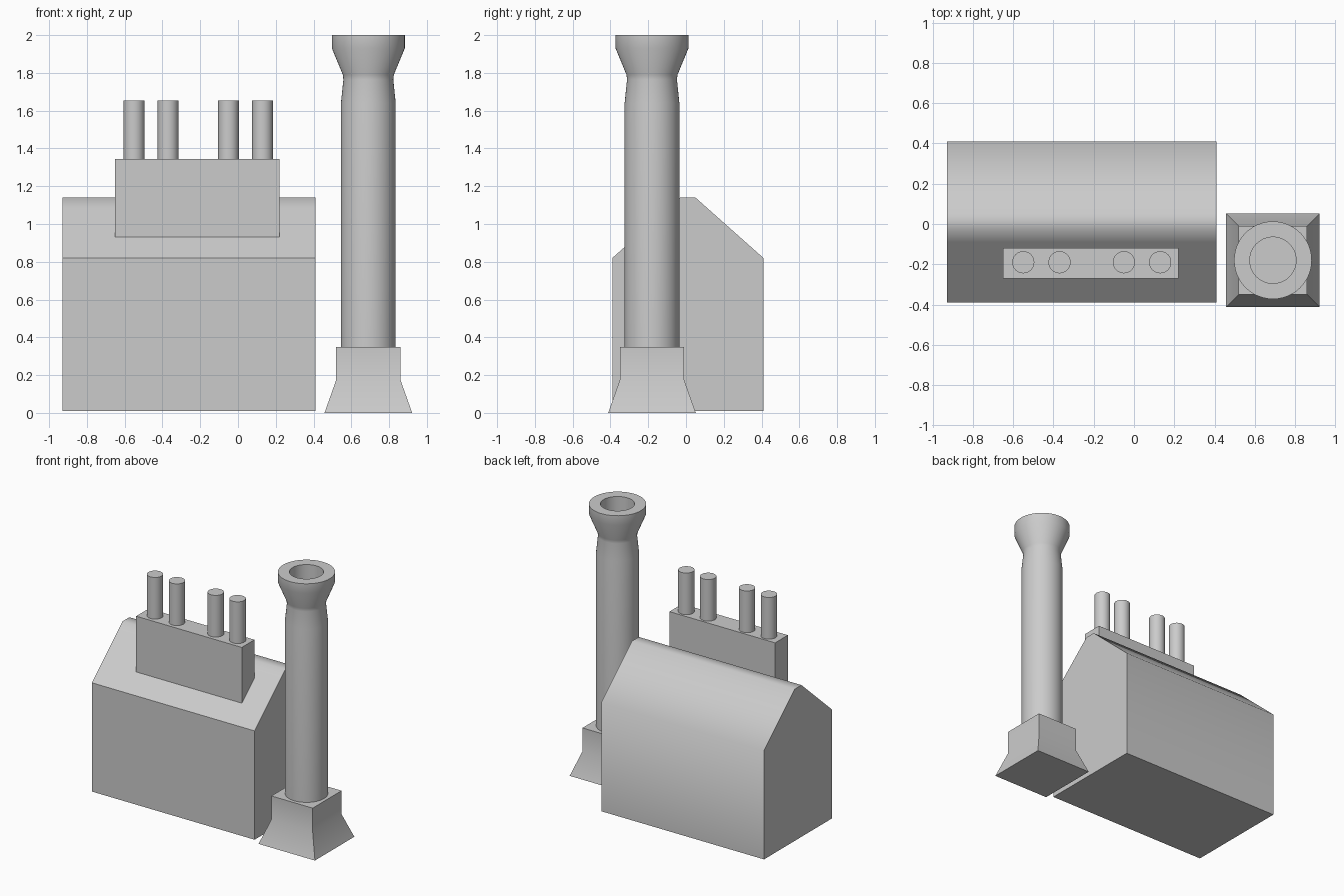
import bpy, bmesh, math

if "Cube" in bpy.data.objects:
    bpy.data.objects.remove(bpy.data.objects["Cube"])


def finish(name, bm, angle=40):
    bmesh.ops.recalc_face_normals(bm, faces=bm.faces)
    mesh = bpy.data.meshes.new(name)
    bm.to_mesh(mesh)
    bm.free()
    obj = bpy.data.objects.new(name, mesh)
    bpy.context.collection.objects.link(obj)
    bpy.ops.object.select_all(action='DESELECT')
    obj.select_set(True)
    bpy.context.view_layer.objects.active = obj
    bpy.ops.object.shade_smooth_by_angle(angle=math.radians(angle))
    return obj


def loft(name, rings, angle=40):
    """Skin equal-length rings of points and cap both ends."""
    bm = bmesh.new()
    rows = [[bm.verts.new(p) for p in ring] for ring in rings]
    for a, b in zip(rows, rows[1:]):
        for i in range(len(a)):
            j = (i + 1) % len(a)
            bm.faces.new((a[i], a[j], b[j], b[i]))
    bm.faces.new(rows[0])
    bm.faces.new(rows[-1])
    return finish(name, bm, angle)


def circle(x, y, z, r, n=48):
    return [(x + r * math.cos(2 * math.pi * i / n),
             y + r * math.sin(2 * math.pi * i / n), z) for i in range(n)]


def rect(x0, x1, y0, y1, z):
    return [(x0, y0, z), (x1, y0, z), (x1, y1, z), (x0, y1, z)]


# House: gabled cross-section run along x, narrow flat ridge
section = [(-0.39, 0.01), (0.41, 0.01), (0.41, 0.82), (0.05, 1.14),
           (-0.03, 1.14), (-0.09, 1.087), (-0.39, 0.82)]
house = loft("house", [[(x, y, z) for y, z in section] for x in (-0.93, 0.41)], 50)

# Crisp front eave
for e in house.data.edges:
    pts = [house.data.vertices[v].co for v in e.vertices]
    if all(abs(p.y + 0.39) < 0.001 and abs(p.z - 0.82) < 0.001 for p in pts):
        e.use_edge_sharp = True

# Block on the front roof slope with four pots
loft("stack_block", [rect(-0.65, 0.22, -0.27, -0.12, z) for z in (0.93, 1.345)])
for i, x in enumerate((-0.55, -0.37, -0.05, 0.13)):
    loft(f"stack_pipe_{i + 1}", [circle(x, -0.19, z, 0.055, 32) for z in (1.33, 1.655)])

# Tall chimney: flared square base
CX, CY = 0.69, -0.18
loft("chimney_base", [rect(CX - h, CX + h, CY - h, CY + h, z)
                      for h, z in ((0.232, 0), (0.17, 0.175), (0.17, 0.35))])

# Round shaft with necked, flared top and a recessed flue
profile = [(0.145, 0.34), (0.145, 1.64), (0.132, 1.765), (0.135, 1.79),
           (0.193, 1.93), (0.193, 2.0), (0.115, 2.0), (0.115, 1.7)]
loft("chimney_shaft", [circle(CX, CY, z, r) for r, z in profile])
